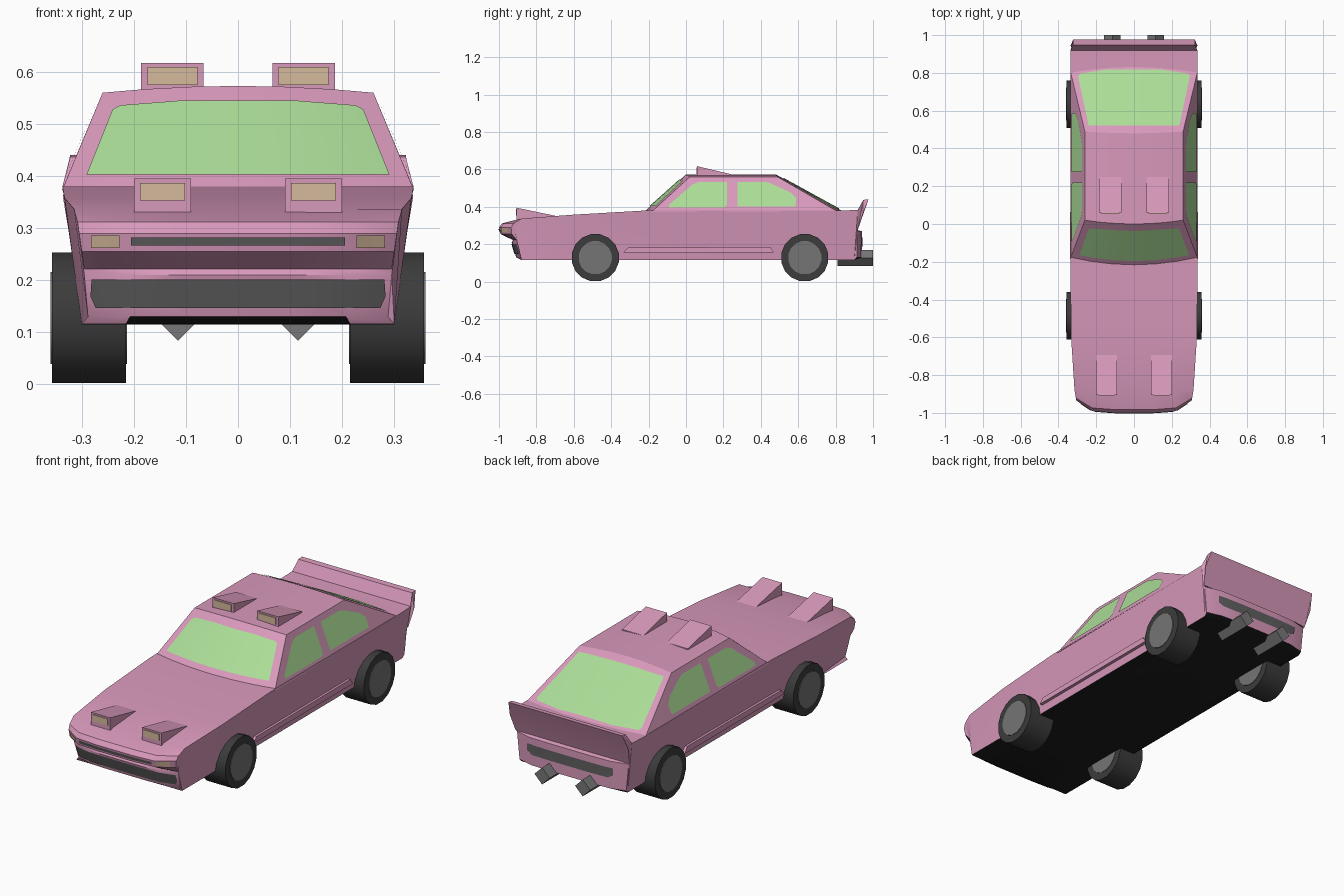
import bpy, bmesh, math
from mathutils import Vector, Matrix
from mathutils.bvhtree import BVHTree

if "Cube" in bpy.data.objects:
    bpy.data.objects.remove(bpy.data.objects["Cube"])


def material(name, rgb):
    m = bpy.data.materials.new(name)
    m.diffuse_color = [(c / 255) ** 2.2 for c in rgb] + [1]
    m.use_nodes = True
    m.node_tree.nodes["Principled BSDF"].inputs["Base Color"].default_value = m.diffuse_color
    return m


PINK = material("pink paint", (216, 152, 186))
GLASS = material("green glass", (170, 220, 150))
LAMP = material("tan lamp", (212, 184, 154))
GRILLE = material("grille grey", (96, 96, 96))
TYRE = material("tyre black", (62, 62, 62))
HUB = material("hub grey", (116, 116, 116))
UNDER = material("underside black", (34, 34, 34))
PIPE = material("exhaust grey", (118, 118, 118))


def finish(name, bm, mats, smooth=True):
    me = bpy.data.meshes.new(name)
    bm.to_mesh(me)
    bm.free()
    for m in mats:
        me.materials.append(m)
    ob = bpy.data.objects.new(name, me)
    bpy.context.collection.objects.link(ob)
    if smooth:
        bpy.ops.object.select_all(action='DESELECT')
        ob.select_set(True)
        bpy.context.view_layer.objects.active = ob
        bpy.ops.object.shade_smooth_by_angle(angle=math.radians(28))
    return ob


def profile_shell(name, pts, cols, power, mats):
    """Closed side profile (y, z, half width, dy, dz) swept across x; dy/dz bow the outer edges."""
    bm = bmesh.new()
    rows = []
    for u in cols:
        f = abs(u) ** power
        rows.append([bm.verts.new((u * w, y + dy * f, z + dz * f)) for y, z, w, dy, dz in pts])
    n = len(pts)
    for a, b in zip(rows, rows[1:]):
        for i in range(n):
            j = (i + 1) % n
            bm.faces.new((a[i], a[j], b[j], b[i]))
    caps = [bm.faces.new(rows[0]), bm.faces.new(rows[-1])]
    bmesh.ops.triangulate(bm, faces=caps)
    bmesh.ops.recalc_face_normals(bm, faces=bm.faces)
    bm.normal_update()
    for f in bm.faces:      # flat floor is black
        if len(mats) > 1 and f.normal.z < -0.85 and f.calc_center_median().z < 0.13:
            f.material_index = 1
    bvh = BVHTree.FromBMesh(bm)
    finish(name, bm, mats)
    return bvh


def decal(name, pts, view, bvh, mat):
    """Thin sheet: a flat outline projected onto a shell along the view direction."""
    place, ray = {
        "front": (lambda a, b: (a, -3, b), (0, 1, 0)),
        "back": (lambda a, b: (a, 3, b), (0, -1, 0)),
        "right": (lambda a, b: (3, a, b), (-1, 0, 0)),
        "left": (lambda a, b: (-3, a, b), (1, 0, 0)),
        "top": (lambda a, b: (a, b, 3), (0, 0, -1)),
    }[view]
    bm = bmesh.new()
    bm.faces.new([bm.verts.new(place(a, b)) for a, b in pts])
    for axis in range(3):       # slice into a grid so it follows the curve
        if abs(ray[axis]) > 0:
            continue
        no = [0, 0, 0]
        no[axis] = 1
        for k in range(-20, 21):
            co = [0, 0, 0]
            co[axis] = k * 0.05
            bmesh.ops.bisect_plane(bm, geom=bm.verts[:] + bm.edges[:] + bm.faces[:],
                                   plane_co=co, plane_no=no)
    for v in bm.verts:
        hit, no, _, _ = bvh.ray_cast(v.co, Vector(ray))
        if hit:
            v.co = hit + no * 0.004
    bm.normal_update()
    for f in bm.faces:
        if f.normal.dot(Vector(ray)) > 0:
            f.normal_flip()
    finish(name, bm, [mat])


def solid(name, a_ring, b_ring, mat):
    """Prism between two matching rings of points."""
    bm = bmesh.new()
    a = [bm.verts.new(p) for p in a_ring]
    b = [bm.verts.new(p) for p in b_ring]
    bm.faces.new(a)
    bm.faces.new(b)
    for i in range(len(a)):
        j = (i + 1) % len(a)
        bm.faces.new((a[i], a[j], b[j], b[i]))
    bmesh.ops.recalc_face_normals(bm, faces=bm.faces)
    finish(name, bm, [mat], False)


def cylinder(name, loc, axis, r, depth, sides, mat, turn=0):
    bm = bmesh.new()
    bmesh.ops.create_cone(bm, cap_ends=True, segments=sides, radius1=r, radius2=r, depth=depth)
    rot = Matrix.Rotation(math.pi / 2, 4, 'Y' if axis == 'x' else 'X')
    bm.transform(Matrix.Translation(loc) @ rot @ Matrix.Rotation(turn, 4, 'Z'))
    finish(name, bm, [mat])


# Lower body: hood, nose, bumper, floor, tail panel, rear wing, deck
body = profile_shell("body", [
    (-0.22, .380, .337, 0, 0), (-0.60, .358, .333, 0, 0), (-0.88, .337, .315, 0, 0),
    (-0.982, .312, .308, .06, 0), (-1.0, .29, .305, .065, 0), (-0.992, .255, .30, .06, 0),
    (-0.925, .222, .295, .02, 0), (-0.932, .21, .295, .03, 0), (-0.908, .13, .288, .03, 0),
    (-0.88, .116, .30, 0, 0), (-0.60, .115, .30, 0, 0), (0.90, .115, .30, 0, 0),
    (0.94, .13, .302, -.025, 0), (0.94, .27, .316, -.025, 0), (0.918, .275, .322, 0, 0),
    (0.945, .36, .336, 0, 0), (0.976, .44, .322, 0, 0), (0.948, .437, .322, 0, 0),
    (0.918, .383, .336, 0, 0), (0.83, .38, .337, 0, 0),
], [-1, -.72, -.36, 0, .36, .72, 1], 6, [PINK, UNDER])

# Cabin with raked screens and a slightly crowned roof
cabin = profile_shell("cabin", [
    (-0.225, .372, .338, .04, 0), (0.0, .573, .26, .02, -.013),
    (0.48, .573, .26, .01, -.013), (0.835, .378, .336, -.03, 0),
], [-1, -.7, -.35, 0, .35, .7, 1], 2, [PINK])

# Windows
decal("windshield", [(-.29, .40), (.29, .40), (.24, .525), (.225, .533), (.11, .542),
                     (-.11, .542), (-.225, .533), (-.24, .525)], "front", cabin, GLASS)
decal("rear_window", [(-.24, .52), (.24, .52), (.296, .78), (.285, .795), (.15, .815),
                      (-.15, .815), (-.285, .795), (-.296, .78)], "top", cabin, GLASS)
for side in ("left", "right"):
    decal("front_window_" + side, [(-.09, .395), (.205, .395), (.22, .41), (.22, .532),
                                   (.07, .532), (.035, .518), (-.09, .41)], side, cabin, GLASS)
    decal("rear_window_" + side, [(.275, .40), (.585, .40), (.59, .445), (.56, .475), (.45, .525),
                                  (.42, .532), (.275, .532)], side, cabin, GLASS)

# Grilles and tail slot
decal("nose_slot", [(-.205, .268), (.205, .268), (.205, .283), (-.205, .283)], "front", body, GRILLE)
decal("bumper_grille", [(-.272, .148), (.272, .148), (.282, .17), (.28, .203), (-.28, .203),
                        (-.282, .17)], "front", body, GRILLE)
decal("tail_slot", [(-.215, .185), (.215, .185), (.24, .20), (.24, .237), (-.24, .237),
                    (-.24, .20)], "back", body, GRILLE)

for s, tag in ((-1, "left"), (1, "right")):
    # Headlights
    decal("headlight_" + tag, [(s * x, z) for x, z in ((.225, .263), (.28, .263), (.28, .287), (.225, .287))],
          "front", body, LAMP)
    # Wedge lamp pods on hood and roof: x range, y range, front z range, rear z
    for part, x0, x1, y0, y1, z0, z1, z2 in (
            ("hood_pod_", .09, .20, -.905, -.69, .33, .395, .35),
            ("roof_pod_", .066, .186, .06, .25, .56, .617, .572)):
        wedge = [(y0, z0), (y0, z1), (y1, z2), (y1, z2 - .015)]
        solid(part + tag, [(s * x0, y, z) for y, z in wedge], [(s * x1, y, z) for y, z in wedge], PINK)
        a, b, c, d = x0 + .012, x1 - .012, max(z0 + .014, z1 - .042), z1 - .008
        lens = [(a, c), (b, c), (b, d), (a, d)]
        solid(part + "lens_" + tag, [(s * x, y0 - .004, z) for x, z in lens],
              [(s * x, y0 + .002, z) for x, z in lens], LAMP)
    # Side sill
    sill = [(-.335, .155), (-.31, .182), (.45, .185), (.47, .155)]
    solid("side_sill_" + tag, [(s * .29, y, z) for y, z in sill],
          [(s * .322, y, z) for y, z in sill], PINK)
    # Square exhaust pipe set on its corner
    cylinder("exhaust_" + tag, (s * .115, .905, .127), 'y', .043, .19, 4, PIPE)
    # Wheels with grey hub discs on both faces
    for y, end in ((-.485, "front_"), (.635, "rear_")):
        cylinder(end + "tyre_" + tag, (s * .286, y, .128), 'x', .128, .142, 16, TYRE, math.pi / 16)
        cylinder(end + "hub_" + tag, (s * .2865, y, .128), 'x', .09, .147, 16, HUB, math.pi / 16)
